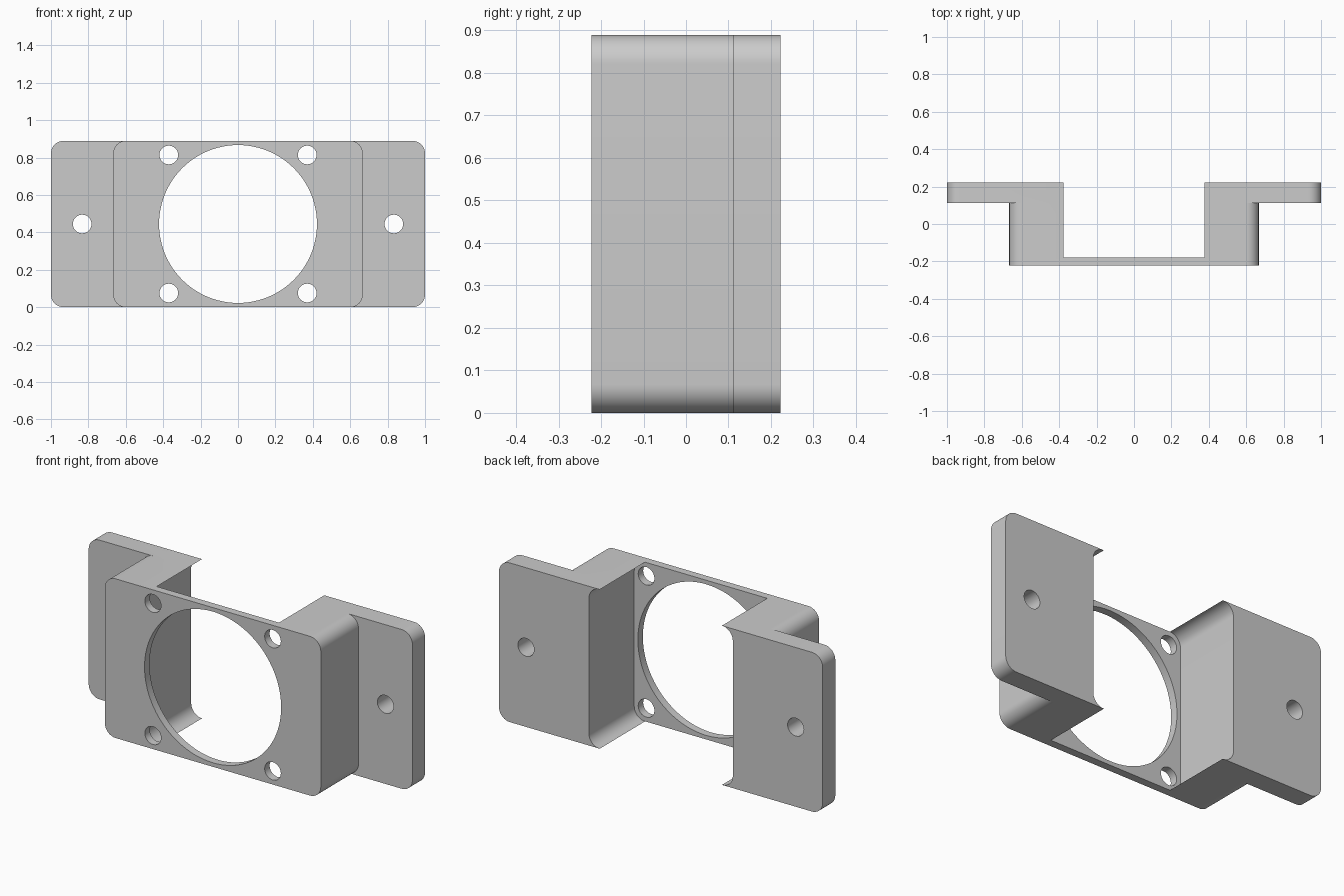
import bpy, bmesh
from math import sin, cos, pi

cube = bpy.data.objects.get("Cube")
if cube:
    bpy.data.objects.remove(cube)

# Main dimensions
H = 0.889            # height
D = 0.222            # half depth
R = 0.067            # corner radius
MID = H / 2

grey = bpy.data.materials.new("plain_grey")
grey.use_nodes = True
colour = (0.6, 0.6, 0.6, 1)
grey.diffuse_color = colour
grey.node_tree.nodes["Principled BSDF"].inputs["Base Color"].default_value = colour


def arc(cx, cz, r, start, sweep, steps):
    return [(cx + r * cos(start + sweep * i / steps),
             cz + r * sin(start + sweep * i / steps)) for i in range(steps + 1)]


def circle(cx, cz, r, steps):
    return arc(cx, cz, r, 0, 2 * pi, steps)[:-1]


def rounded(half_width):
    """Full-height rectangle with rounded corners."""
    w = half_width - R
    corners = [(w, H - R), (-w, H - R), (-w, R), (w, R)]
    return [p for i, (x, z) in enumerate(corners)
            for p in arc(x, z, R, i * pi / 2, pi / 2, 12)]


def prism(name, outline, y0, y1):
    """Extrude an x-z outline along y."""
    bm = bmesh.new()
    face = bm.faces.new([bm.verts.new((x, y0, z)) for x, z in outline])
    ext = bmesh.ops.extrude_face_region(bm, geom=[face])["geom"]
    moved = [g for g in ext if isinstance(g, bmesh.types.BMVert)]
    bmesh.ops.translate(bm, verts=moved, vec=(0, y1 - y0, 0))
    bmesh.ops.recalc_face_normals(bm, faces=bm.faces)
    mesh = bpy.data.meshes.new(name)
    bm.to_mesh(mesh)
    bm.free()
    mesh.materials.append(grey)
    obj = bpy.data.objects.new(name, mesh)
    bpy.context.collection.objects.link(obj)
    return obj


def combine(target, other, operation):
    mod = target.modifiers.new(operation.lower(), 'BOOLEAN')
    mod.operation, mod.solver, mod.object = operation, 'EXACT', other
    bpy.context.view_layer.objects.active = target
    bpy.ops.object.modifier_apply(modifier=mod.name)
    bpy.data.objects.remove(other)


# Raised block joined to the wide flange plate at the back
bracket = prism("mounting_bracket", rounded(0.667), -D, D - 0.05)
combine(bracket, prism("flange_plate", rounded(1.0), D / 2, D), 'UNION')

# Square pocket from the back, open at top and bottom between its rounded corners
w = MID - R
pocket = []
for sx, sz, start in ((1, 1, 0), (-1, 1, pi / 2), (-1, -1, pi), (1, -1, 1.5 * pi)):
    corner = arc(sx * w, MID + sz * w, R, start, pi / 2, 12)
    beyond = (sx * w, MID + sz * (MID + 0.1))
    pocket += corner + [beyond] if sx == sz else [beyond] + corner
combine(bracket, prism("pocket_cutter", pocket, -D + 0.044, D + 0.1), 'DIFFERENCE')

# Large opening, four corner screw holes and two flange screw holes
holes = [(0, MID, 0.422, 96)]
holes += [(sx * 0.37, MID + sz * 0.369, 0.05, 32) for sx in (-1, 1) for sz in (-1, 1)]
holes += [(sx * 0.833, MID, 0.05, 32) for sx in (-1, 1)]
for x, z, r, steps in holes:
    combine(bracket, prism("hole_cutter", circle(x, z, r, steps), -0.4, 0.4), 'DIFFERENCE')

# Smooth the round walls, keep the edges sharp
bpy.ops.object.select_all(action='DESELECT')
bracket.select_set(True)
bpy.context.view_layer.objects.active = bracket
bpy.ops.object.shade_smooth_by_angle(angle=pi / 6)
